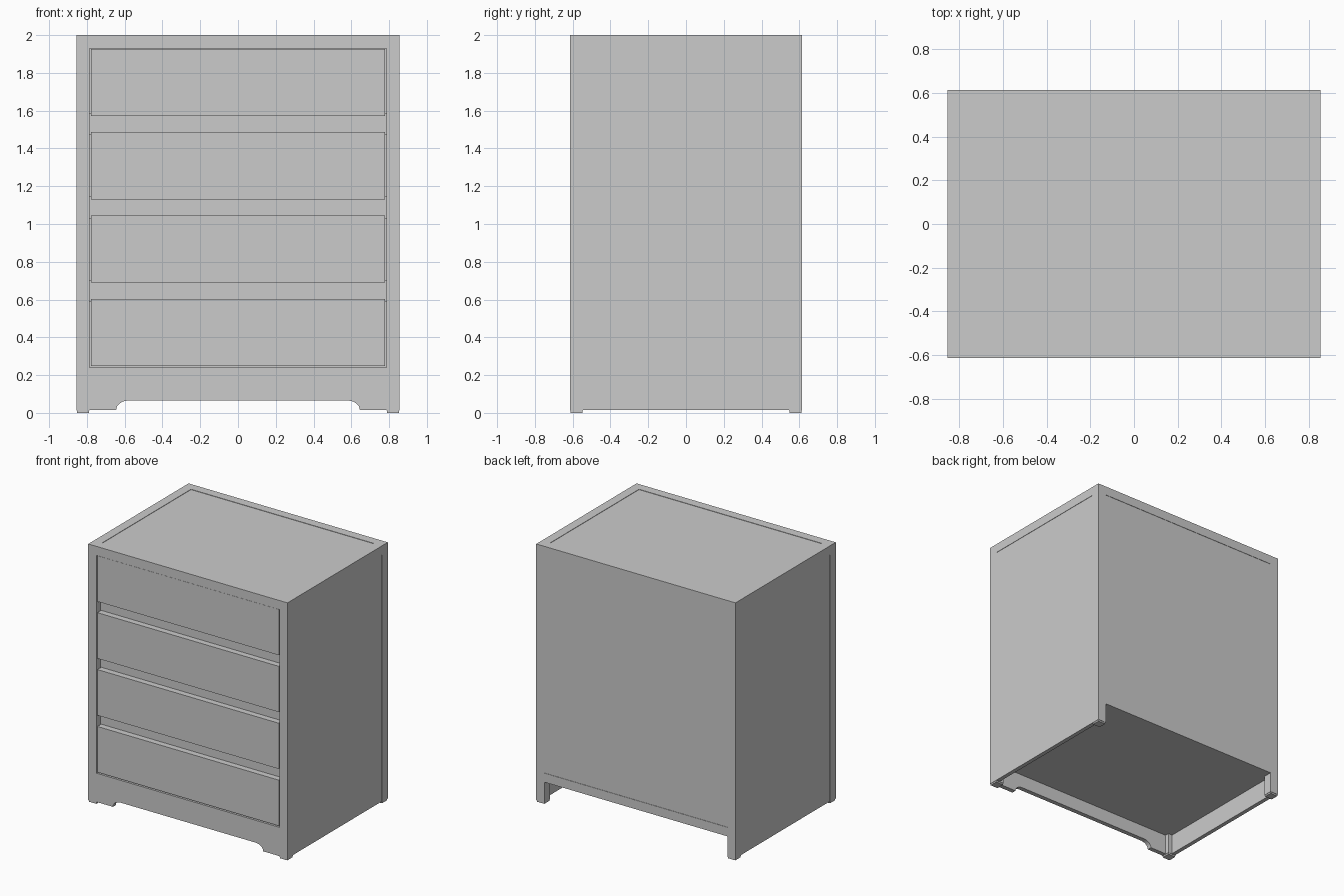
import bpy, bmesh, math

if "Cube" in bpy.data.objects:
    bpy.data.objects.remove(bpy.data.objects["Cube"])

X, Y, H, T = 0.855, 0.615, 2.0, 0.07     # half width, half depth, height, frame thickness
XI, YI = X - T, Y - T                    # inner edges of the frame
INSET = 0.003                            # panels sit just behind the frame


def finish(name, bm):
    bmesh.ops.recalc_face_normals(bm, faces=bm.faces)
    me = bpy.data.meshes.new(name)
    bm.to_mesh(me)
    bm.free()
    ob = bpy.data.objects.new(name, me)
    bpy.context.collection.objects.link(ob)
    return ob


def box(name, x0, x1, y0, y1, z0, z1):
    bm = bmesh.new()
    bmesh.ops.create_cube(bm, size=1)
    for v in bm.verts:
        v.co = ((x0 + x1) / 2 + v.co.x * (x1 - x0),
                (y0 + y1) / 2 + v.co.y * (y1 - y0),
                (z0 + z1) / 2 + v.co.z * (z1 - z0))
    return finish(name, bm)


def side_pair(name, x0, x1, *rest):
    box(name + "_right", x0, x1, *rest)
    box(name + "_left", -x1, -x0, *rest)


# Corner posts with thin foot pads
for label, y0, y1 in (("front", -Y, -YI), ("back", YI, Y)):
    side_pair(label + "_post", XI, X, y0, y1, 0.012, H)
    side_pair(label + "_foot_pad", XI + 0.003, X - 0.003, y0 + 0.003, y1 - 0.003, 0, 0.012)
    # Horizontal rails of the front and back frames
    box(label + "_top_rail", -XI, XI, y0, y1, H - T, H)
    box(label + "_bottom_rail", -XI, XI, y0, y1, 0.17, 0.24)
side_pair("side_top_rail", XI, X, -YI, YI, H - T, H)

# Inset panels
box("top_panel", -XI, XI, -YI, YI, H - 0.04, H - INSET)
side_pair("side_panel", X - 0.035, X - INSET, -YI, YI, 0.015, H - T)
box("back_panel", -XI, XI, Y - 0.035, Y - INSET, 0.24, H - T)
box("bottom_panel", -X + 0.035, X - 0.035, -YI, YI, 0.17, 0.20)

# Drawer fronts and the recessed dividers between them
for i in range(4):
    z = 0.248 + i * 0.4415
    box(f"drawer_front_{i + 1}", -XI + 0.006, XI - 0.006, -Y + INSET, -Y + 0.05, z, z + 0.355)
    if i < 3:
        box(f"drawer_divider_{i + 1}", -XI, XI, -Y + 0.05, -YI + 0.02, z + 0.34, z + 0.455)

# Apron with a shaped lower edge
half = [(XI, 0.17), (XI, 0.015), (0.645, 0.015)]
for k in range(1, 9):
    a = math.pi / 2 * k / 8
    half.append((0.58 + 0.065 * math.cos(a), 0.015 + 0.05 * math.sin(a)))
outline = half + [(-x, z) for x, z in reversed(half)]
bm = bmesh.new()
face = bm.faces.new([bm.verts.new((x, -Y + INSET, z)) for x, z in outline])
new = bmesh.ops.extrude_face_region(bm, geom=[face])["geom"]
bmesh.ops.translate(bm, vec=(0, 0.035, 0),
                    verts=[g for g in new if isinstance(g, bmesh.types.BMVert)])
finish("front_apron", bm)
